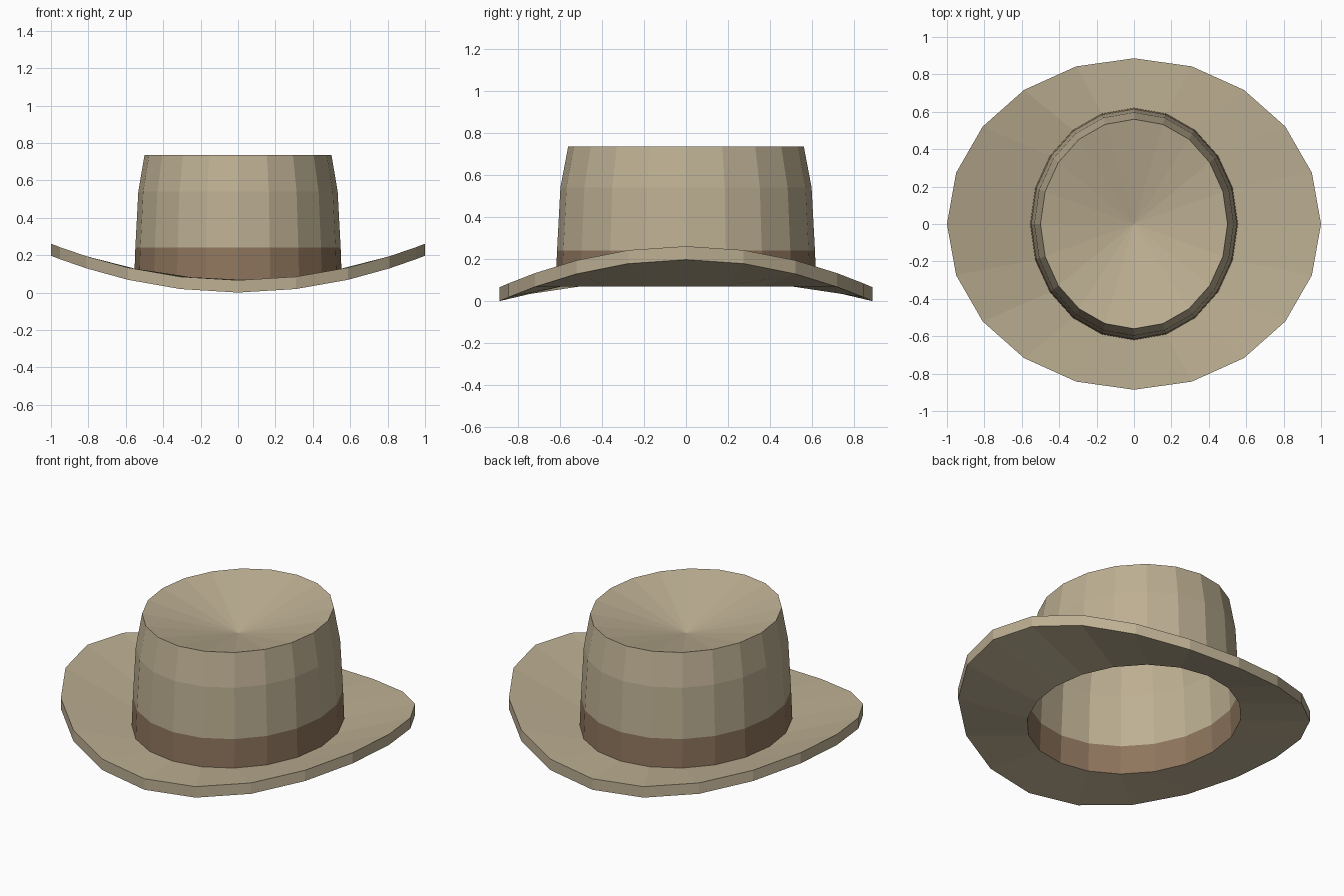
import bpy
import bmesh
from math import cos, sin, tau

SIDES = 20
BASE_Z = 0.07      # where crown and brim meet
BAND_Z = 0.24      # upper edge of the band
BASE = (0.555, 0.62)
BAND_TOP = (0.549, 0.613)

cube = bpy.data.objects.get("Cube")
if cube:
    bpy.data.objects.remove(cube, do_unlink=True)


def make_material(name, colour):
    mat = bpy.data.materials.new(name)
    mat.use_nodes = True
    mat.diffuse_color = colour
    bsdf = next(n for n in mat.node_tree.nodes if n.type == 'BSDF_PRINCIPLED')
    bsdf.inputs["Base Color"].default_value = colour
    bsdf.inputs["Roughness"].default_value = 0.9
    return mat


felt = make_material("tan felt", (0.51, 0.43, 0.29, 1))
ribbon = make_material("brown ribbon", (0.275, 0.18, 0.11, 1))


def ring(bm, radii, height):
    """Elliptical loop of vertices; height is a function of x."""
    verts = []
    for i in range(SIDES):
        a = tau * i / SIDES
        x, y = radii[0] * cos(a), radii[1] * sin(a)
        verts.append(bm.verts.new((x, y, height(x))))
    return verts


def bridge(bm, lower, upper):
    for i in range(SIDES):
        j = (i + 1) % SIDES
        bm.faces.new((lower[i], lower[j], upper[j], upper[i]))


def flat(z):
    return lambda x: z


def finish(bm, name, mat):
    mesh = bpy.data.meshes.new(name)
    bm.to_mesh(mesh)
    bm.free()
    mesh.materials.append(mat)
    obj = bpy.data.objects.new(name, mesh)
    bpy.context.collection.objects.link(obj)
    return obj


# Brim: wedge section, thin at the crown, curled up at the sides
bm = bmesh.new()
inner = ring(bm, BASE, flat(BASE_Z))
under = ring(bm, (1, 0.886), lambda x: 0.197 * x * x)
over = ring(bm, (1, 0.886), lambda x: 0.066 + 0.195 * x * x)
bridge(bm, inner, under)
bridge(bm, under, over)
bridge(bm, over, inner)
bmesh.ops.recalc_face_normals(bm, faces=bm.faces)
finish(bm, "brim", felt)

# Band around the foot of the crown
bm = bmesh.new()
bridge(bm, ring(bm, BASE, flat(BASE_Z)), ring(bm, BAND_TOP, flat(BAND_Z)))
finish(bm, "hat_band", ribbon)

# Crown: tapering walls closed by a sunken fan
bm = bmesh.new()
foot = ring(bm, BAND_TOP, flat(BAND_Z))
shoulder = ring(bm, (0.533, 0.597), flat(0.54))
rim = ring(bm, (0.5, 0.56), flat(0.735))
bridge(bm, foot, shoulder)
bridge(bm, shoulder, rim)
centre = bm.verts.new((0, 0, 0.6))
for i in range(SIDES):
    bm.faces.new((rim[i], rim[(i + 1) % SIDES], centre))
finish(bm, "crown", felt)
